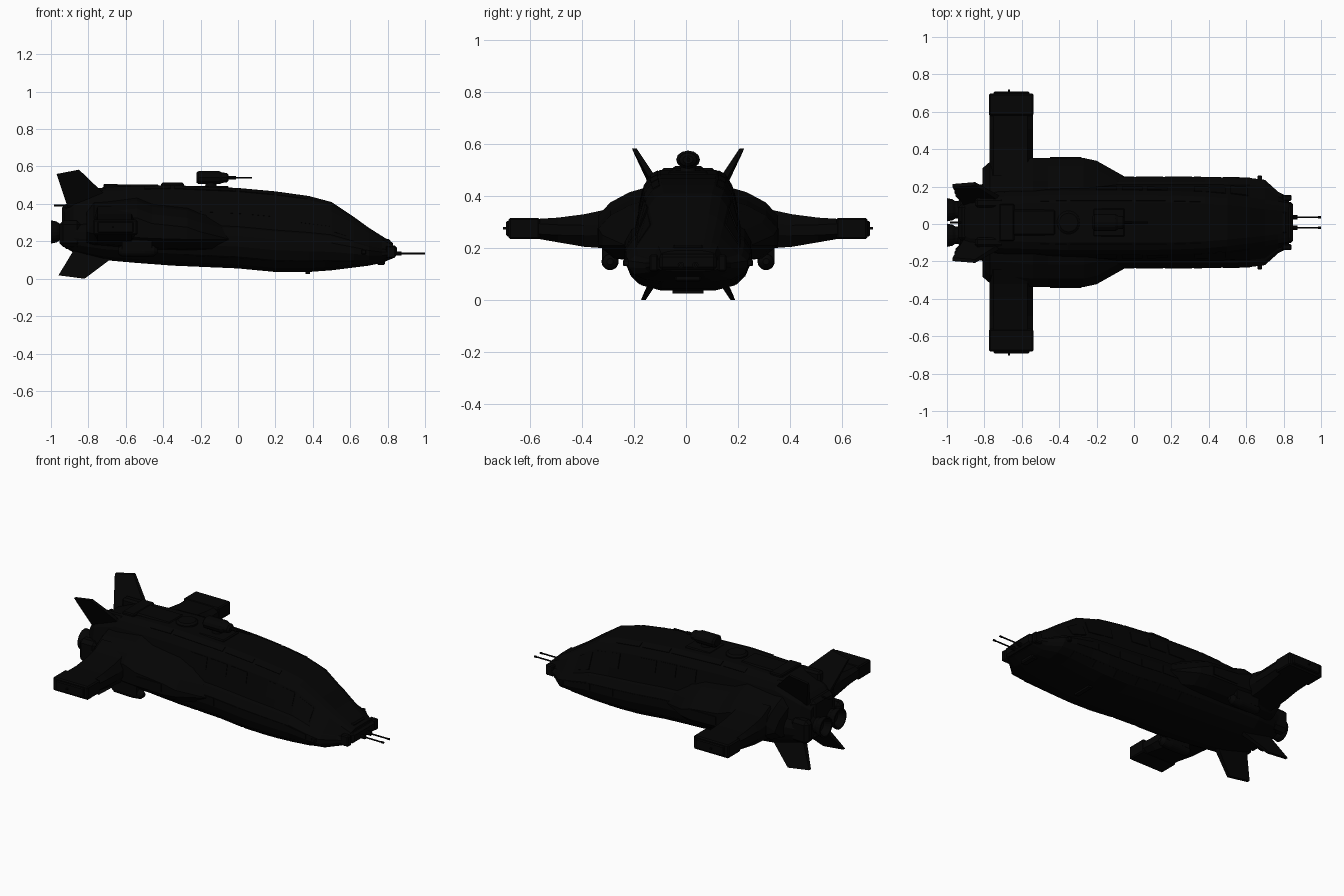
import bpy, bmesh, math
from mathutils import Vector

cube = bpy.data.objects.get("Cube")
if cube:
    bpy.data.objects.remove(cube, do_unlink=True)

YC = 0.008  # centre line of the ship
SIDES = ((1, "left"), (-1, "right"))


def material(name, rgb):
    m = bpy.data.materials.new(name)
    m.use_nodes = True
    m.diffuse_color = (*rgb, 1)
    m.node_tree.nodes["Principled BSDF"].inputs["Base Color"].default_value = (*rgb, 1)
    return m


black = material("hull black", (0.0013, 0.0013, 0.0013))


def finish(name, bm, bevel=0):
    bmesh.ops.recalc_face_normals(bm, faces=bm.faces[:])
    me = bpy.data.meshes.new(name)
    bm.to_mesh(me)
    bm.free()
    me.materials.append(black)
    ob = bpy.data.objects.new(name, me)
    ob.location.y = YC
    bpy.context.collection.objects.link(ob)
    if bevel:
        mod = ob.modifiers.new("bevel", 'BEVEL')
        mod.width, mod.segments = bevel, 1
    return ob


def loft(name, rings, bevel=0):
    """Skin a row of equal rings and close both ends."""
    bm = bmesh.new()
    rows = [[bm.verts.new(p) for p in r] for r in rings]
    n = len(rows[0])
    for a, b in zip(rows, rows[1:]):
        for i in range(n):
            j = (i + 1) % n
            bm.faces.new((a[i], a[j], b[j], b[i]))
    bm.faces.new(rows[0][::-1])
    bm.faces.new(rows[-1])
    return finish(name, bm, bevel)


def box(name, x, y, z, bevel=0):
    """Box from (min, max) pairs."""
    return loft(name, [[(px, y[0], z[0]), (px, y[1], z[0]), (px, y[1], z[1]),
                        (px, y[0], z[1])] for px in x], bevel)


def lathe(name, profile, y, z, sides=20, upright=False, x=0):
    """Turned part along x from (x, radius); upright parts use (z, radius)."""
    rings = []
    for d, r in profile:
        ring = []
        for i in range(sides):
            a = math.tau * i / sides
            u, v = r * math.cos(a), r * math.sin(a)
            ring.append((x + u, y + v, d) if upright else (d, y + u, z + v))
        rings.append(ring)
    return loft(name, rings)


# Main hull: x, bottom, top, lower half width, roof half width
STATIONS = [(-.93, .17, .38, .14, .075), (-.88, .14, .42, .19, .105),
            (-.72, .10, .49, .225, .125), (-.55, .085, .495, .235, .13),
            (-.35, .07, .50, .24, .135), (0, .055, .485, .242, .135),
            (.2, .036, .467, .242, .133), (.38, .036, .442, .242, .126),
            (.5, .045, .41, .24, .115), (.62, .06, .33, .238, .10),
            (.70, .07, .272, .228, .088), (.77, .085, .228, .165, .078),
            (.83, .11, .19, .135, .068)]


def section(x, zb, zt, w, t):
    h = zt - zb
    half = [(.42 * w, zb), (.74 * w, zb + .05 * h), (.92 * w, zb + .15 * h),
            (w, zb + .27 * h), (w, zb + .40 * h), (.90 * w, zb + .50 * h),
            (.84 * w, zb + .52 * h), (t + .036, zb + .86 * h),
            (t + .012, zb + .95 * h), (t * .8, zt)]
    return [(x, y, z) for y, z in half] + [(x, -y, z) for y, z in half[::-1]]


def hull_at(x):
    """Interpolated hull values at x."""
    for a, b in zip(STATIONS, STATIONS[1:]):
        if a[0] <= x <= b[0]:
            f = (x - a[0]) / (b[0] - a[0])
            return [p + (q - p) * f for p, q in zip(a, b)]


loft("hull", [section(*s) for s in STATIONS])


def hull_plate(name, x0, x1, side, ring, f0, f1, lift=.004):
    """Thin raised plate laid on one strip of the hull section."""
    pts = []
    for x, f in ((x0, f0), (x1, f0), (x1, f1), (x0, f1)):
        s = section(*hull_at(x))
        p = Vector(s[ring]).lerp(Vector(s[ring + 1]), f)
        pts.append(Vector((p.x, p.y * side, p.z)))
    n = (pts[1] - pts[0]).cross(pts[3] - pts[0]).normalized()
    if n.y * side < 0:
        n = -n
    loft(name, [[p - n * .003 for p in pts], [p + n * lift for p in pts]])


for s, side in SIDES:
    # Cabin windows, canopy panes and hull panels
    for i in range(3):
        x = -.20 + .135 * i
        hull_plate(f"{side}_window_{i + 1}", x, x + .11, s, 6, .48, .95)
    hull_plate(f"{side}_canopy_side", .32, .49, s, 6, .35, .95)
    hull_plate(f"{side}_canopy_front", .515, .61, s, 6, .15, .9)
    for i in range(6):
        x = -.30 + .155 * i
        hull_plate(f"{side}_armour_panel_{i + 1}", x, x + .145, s, 3, .08, .92, .003)
        hull_plate(f"{side}_lower_panel_{i + 1}", x, x + .145, s, 1, .1, .9, .003)
    for i, (a, b) in enumerate(((-.5, -.36), (-.34, -.01), (.01, .19), (.21, .37))):
        hull_plate(f"{side}_roof_strip_{i + 1}", a, b, s, 8, .1, .8)

    # Shoulder sponson that blends into the wing
    rings = []
    for x, w, lo, hi in ((-.81, .29, .21, .35), (-.77, .325, .20, .39),
                         (-.54, .345, .18, .415), (-.46, .345, .175, .385),
                         (-.27, .345, .17, .365), (-.20, .33, .17, .34),
                         (-.04, .24, .17, .30)):
        half = [(.12, lo - .03), (w - .06, lo - .01), (w, lo + .04),
                (w, hi - .09), (w - .045, hi - .04), (w - .12, hi),
                (.12, hi + .03)]
        rings.append([(x, y * s, z) for y, z in half])
    loft(f"{side}_shoulder", rings)
    box(f"{side}_shoulder_panel", (-.45, -.28), sorted((s * .34, s * .35)), (.225, .275))

    # Straight wing with a squared tip pod
    rings = []
    for y, lo, hi in ((.25, .19, .385), (.33, .20, .345), (.40, .205, .33),
                      (.50, .222, .317), (.58, .236, .312)):
        m = (lo + hi) / 2
        rings.append([(x, y * s, z) for x, z in
                      ((-.773, m - .025), (-.75, lo), (-.57, lo), (-.54, m - .02),
                       (-.54, m + .02), (-.57, hi), (-.75, hi), (-.773, m + .025))])
    loft(f"{side}_wing", rings)
    box(f"{side}_wing_tip", (-.775, -.538), sorted((s * .57, s * .69)), (.234, .316), .007)
    box(f"{side}_wing_tip_cap", (-.75, -.56), sorted((s * .68, s * .70)), (.245, .305), .005)
    box(f"{side}_wing_spike", (-.673, -.664), sorted((s * .69, s * .712)), (.272, .28))

    # Pod under the shoulder
    lathe(f"{side}_pod", [(-.64, .018), (-.62, .030), (-.50, .033), (-.45, .028),
                          (-.43, .012)], s * .300, .148)
    box(f"{side}_pod_mount", (-.62, -.46), sorted((s * .268, s * .332)), (.148, .21))

    # Upper and lower tail fins
    for fin, outline in (("upper", ((-.91, .105, .38), (-.68, .105, .42),
                                    (-.85, .207, .583), (-.97, .197, .56))),
                         ("lower", ((-.88, .10, .15), (-.66, .10, .12),
                                    (-.82, .172, .0), (-.96, .165, .018)))):
        loft(f"{side}_{fin}_fin",
             [[(x, (y + d * (.016 if i < 2 else .009)) * s, z)
               for i, (x, y, z) in enumerate(outline)] for d in (-1, 1)])

    # Rear engine with a hollow bell
    lathe(f"{side}_engine", [(-.86, .06), (-.93, .062), (-.94, .046), (-.955, .046),
                             (-.97, .056), (-1, .062), (-1, .052), (-.96, .035)],
          s * .068, .25)
    box(f"{side}_engine_housing", (-.955, -.84), sorted((s * .12, s * .19)),
        (.17, .31), .02)
    box(f"{side}_tail_block", (-.85, -.70), sorted((s * .08, s * .13)), (.41, .485), .012)

    # Nose gun and bumper post
    lathe(f"{side}_nose_gun", [(.78, .012), (.875, .012), (.875, .0045), (.985, .0045),
                               (.985, .006), (1, .006)], s * .028, .135, 10)
    box(f"{side}_nose_post", (.79, .842), sorted((s * .115, s * .148)), (.11, .175), .006)
    box(f"{side}_bow_light", (.66, .685), sorted((s * .225, s * .25)), (.13, .155), .004)

# Nose block
box("nose_block", (.78, .85), (-.11, .11), (.115, .178), .012)
box("nose_ridge", (.77, .815), (-.06, .06), (.17, .212), .008)
box("chin_sensor", (.745, .785), (-.05, .05), (.072, .11), .006)
box("belly_sensor", (.36, .385), (-.06, .06), (.025, .06))

# Roof panels, hatch and rear spine
box("roof_spine", (-.68, -.42), (-.07, .07), (.47, .503), .008)
box("roof_panel", (-.22, -.05), (-.075, .075), (.46, .497), .006)
lathe("roof_hatch", [(.47, .062), (.506, .062), (.515, .05)], 0, 0, 24, True, -.35)
box("rear_roof_block", (-.72, -.64), (-.10, .10), (.46, .507), .006)
box("engine_bulkhead", (-.94, -.86), (-.10, .10), (.16, .40), .02)
lathe("tail_antenna", [(-.985, .005), (-.85, .005)], 0, .392, 8)

# Gun turret on a short neck
lathe("turret_neck", [(.47, .035), (.53, .025)], 0, 0, 16, True, -.145)
turret = lathe("turret_head", [(-.222, .034), (-.212, .046), (-.10, .046), (-.085, .036),
                               (-.06, .034), (-.05, .02)], 0, 0, 12)
turret.scale.z = .76
turret.location.z = .54
lathe("turret_barrel", [(-.06, .009), (-.01, .009), (-.01, .005), (.075, .005)], 0, .54, 8)
